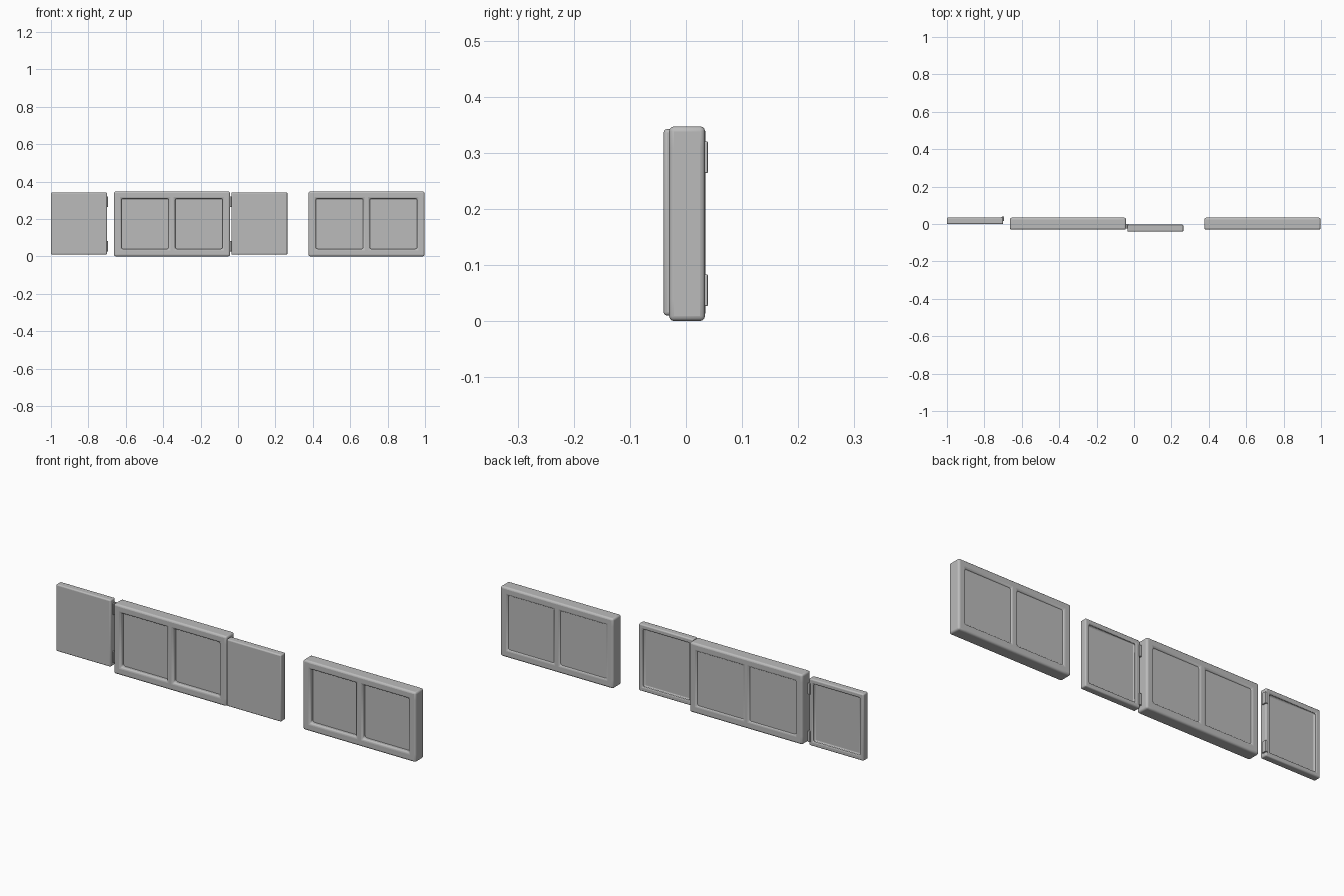
import bpy, bmesh
from mathutils import Vector

if "Cube" in bpy.data.objects:
    bpy.data.objects.remove(bpy.data.objects["Cube"])

grey = bpy.data.materials.new("plain grey")
grey.use_nodes = True
COLOUR = (0.5, 0.5, 0.5, 1)
grey.diffuse_color = COLOUR
grey.node_tree.nodes["Principled BSDF"].inputs["Base Color"].default_value = COLOUR


def finish(name, bm, bevel):
    """Turn a bmesh into a softly rounded object."""
    bmesh.ops.recalc_face_normals(bm, faces=bm.faces)
    mesh = bpy.data.meshes.new(name)
    bm.to_mesh(mesh)
    bm.free()
    mesh.materials.append(grey)
    obj = bpy.data.objects.new(name, mesh)
    bpy.context.collection.objects.link(obj)
    if bevel:
        mod = obj.modifiers.new("rounding", "BEVEL")
        mod.width = bevel
        mod.segments = 3
        mod.limit_method = "ANGLE"
    bpy.ops.object.select_all(action="DESELECT")
    obj.select_set(True)
    bpy.context.view_layer.objects.active = obj
    bpy.ops.object.shade_smooth_by_angle()
    return obj


def box_mesh(low, high):
    low, high = Vector(low), Vector(high)
    bm = bmesh.new()
    bmesh.ops.create_cube(bm, size=1)
    bmesh.ops.scale(bm, vec=high - low, verts=bm.verts)
    bmesh.ops.translate(bm, vec=(low + high) / 2, verts=bm.verts)
    return bm


def cabinet(name, x):
    """Frame with two openings around a centre bar, closed by a thin panel."""
    xs = [x + d for d in (0, 0.04, 0.292, 0.328, 0.58, 0.62)]
    zs = [0, 0.04, 0.308, 0.347]
    bm = bmesh.new()
    grid = [[bm.verts.new((a, -0.03, b)) for b in zs] for a in xs]
    for i in range(5):
        for j in range(3):
            if j != 1 or i % 2 == 0:
                bm.faces.new((grid[i][j], grid[i + 1][j],
                              grid[i + 1][j + 1], grid[i][j + 1]))
    front = bmesh.ops.extrude_face_region(bm, geom=bm.faces[:])
    moved = [g for g in front["geom"] if isinstance(g, bmesh.types.BMVert)]
    bmesh.ops.translate(bm, vec=(0, 0.064, 0), verts=moved)
    finish(name + "_frame", bm, 0.009)
    finish(name + "_panel", box_mesh((xs[0] + 0.02, -0.008, 0.02),
                                     (xs[-1] - 0.02, 0.027, 0.327)), 0)


def door(name, x, y):
    """Slab door with a recessed back and two hinge leaves on its right."""
    bm = box_mesh((x, y, 0.01), (x + 0.3, y + 0.036, 0.342))
    bm.faces.ensure_lookup_table()
    back = max(bm.faces, key=lambda f: f.calc_center_median().y)
    bmesh.ops.inset_region(bm, faces=[back], thickness=0.033)
    rim = bmesh.ops.extrude_face_region(bm, geom=[back])
    bmesh.ops.translate(bm, vec=(0, -0.012, 0), verts=[
        g for g in rim["geom"] if isinstance(g, bmesh.types.BMVert)])
    bmesh.ops.delete(bm, geom=[back], context="FACES")
    finish(name, bm, 0.006)


def hinges(name, x, y):
    for label, z in (("lower", 0.027), ("upper", 0.264)):
        finish(f"{name}_{label}_hinge",
               box_mesh((x - 0.008, y + 0.016, z), (x + 0.006, y + 0.04, z + 0.056)), 0.002)


cabinet("left_cabinet", 0.377)
cabinet("right_cabinet", -0.663)
door("right_door", -1.0, -0.001)
hinges("right_door", -0.7, -0.001)
door("middle_door", -0.036, -0.04)
hinges("middle_door", -0.036, -0.04)
